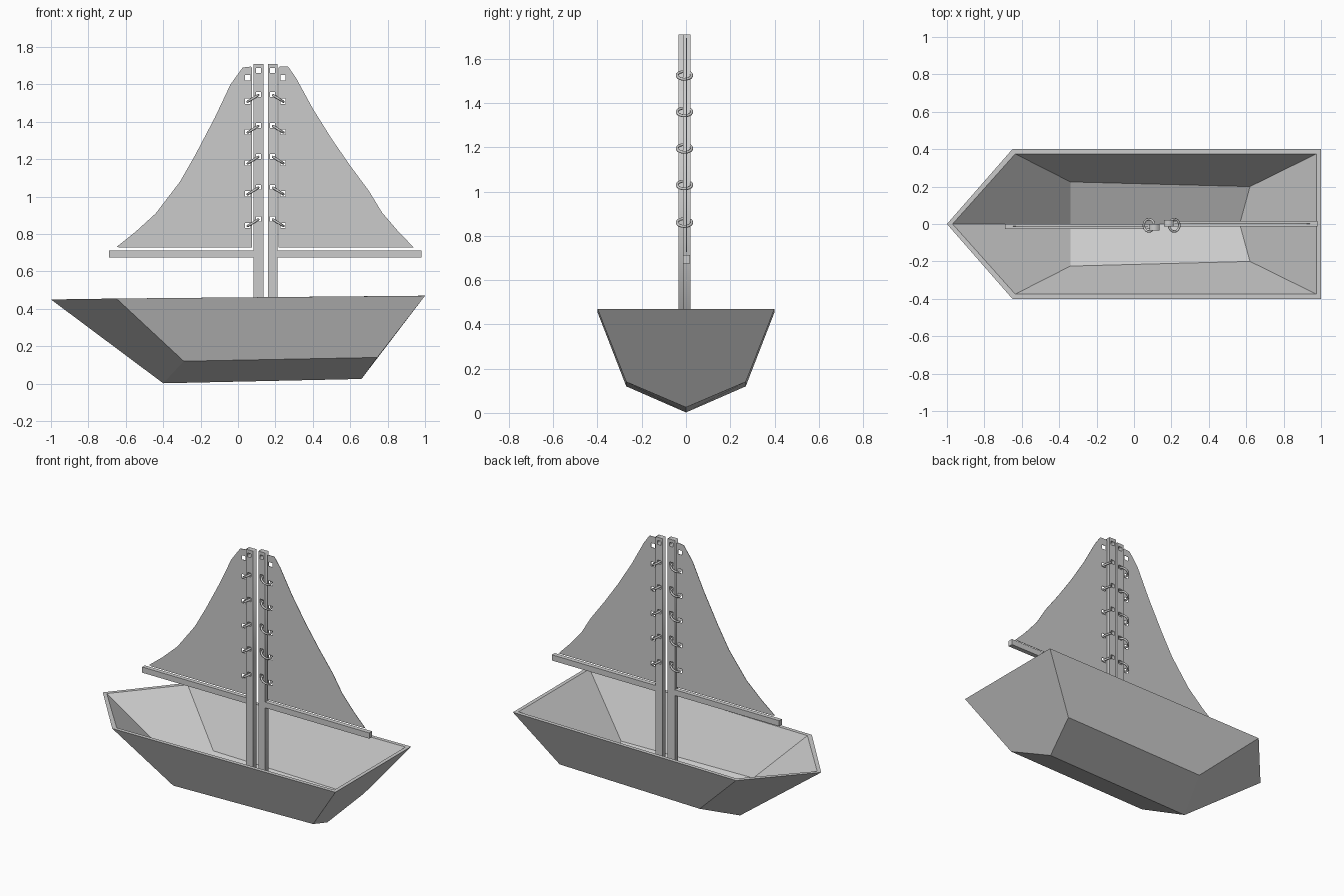
import bpy, bmesh, math
from mathutils import Matrix, Vector

if "Cube" in bpy.data.objects:
    bpy.data.objects.remove(bpy.data.objects["Cube"])


def mesh_object(name, bm):
    bmesh.ops.recalc_face_normals(bm, faces=bm.faces)
    me = bpy.data.meshes.new(name)
    bm.to_mesh(me)
    bm.free()
    ob = bpy.data.objects.new(name, me)
    bpy.context.collection.objects.link(ob)
    return ob


def square(x, z, h):
    return [(x - h, z - h), (x + h, z - h), (x + h, z + h), (x - h, z + h)]


def plate(name, outlines, y, half):
    """Flat front-facing plate: first outline is the border, the rest are holes."""
    cu = bpy.data.curves.new(name, 'CURVE')
    cu.dimensions = '2D'
    cu.fill_mode = 'BOTH'
    cu.extrude = half
    for pts in outlines:
        sp = cu.splines.new('POLY')
        sp.points.add(len(pts) - 1)
        for p, (x, z) in zip(sp.points, pts):
            p.co = (x, z, 0, 1)
        sp.use_cyclic_u = True
    ob = bpy.data.objects.new(name, cu)
    bpy.context.collection.objects.link(ob)
    ob.rotation_euler = (math.pi / 2, 0, 0)
    ob.location.y = y
    bpy.ops.object.select_all(action='DESELECT')
    ob.select_set(True)
    bpy.context.view_layer.objects.active = ob
    bpy.ops.object.convert(target='MESH')


def box(name, lo, hi):
    lo, hi = Vector(lo), Vector(hi)
    bm = bmesh.new()
    bmesh.ops.create_cube(bm, size=1, matrix=Matrix.Translation((lo + hi) / 2)
                          @ Matrix.Diagonal((*(hi - lo), 1)))
    return mesh_object(name, bm)


# Hull: outer and inner shells, each bow / shoulder / stern rim, chine and keel
def hull_shell(bm, bow, shoulder, stern, chine_f, chine_b, keel_f, keel_b):
    def pair(p):
        return [bm.verts.new((p[0], s * p[1], p[2])) for s in (1, -1)]
    b, kf, kb = (bm.verts.new(p) for p in (bow, keel_f, keel_b))
    sh, st, cf, cb = (pair(p) for p in (shoulder, stern, chine_f, chine_b))
    for i in (0, 1):
        bm.faces.new((b, sh[i], cf[i], kf))
        bm.faces.new((sh[i], st[i], cb[i], cf[i]))
        bm.faces.new((kf, cf[i], cb[i], kb))
    bm.faces.new((st[0], st[1], cb[1], kb, cb[0]))
    return [b, sh[0], st[0], st[1], sh[1]]


bm = bmesh.new()
outer = hull_shell(bm, (-1, 0, .45), (-.65, .4, .455), (1, .4, .47),
                   (-.29, .27, .12), (.745, .27, .14), (-.4, 0, .002), (.66, 0, .025))
inner = hull_shell(bm, (-.97, 0, .45), (-.635, .375, .455), (.975, .375, .47),
                   (-.34, .225, .15), (.62, .2, .15), (-.34, 0, .05), (.565, 0, .06))
for i in range(5):
    j = (i + 1) % 5
    bm.faces.new((outer[i], outer[j], inner[j], inner[i]))
mesh_object("hull", bm)

# Twin masts with lacing holes
ring_z = [1.525, 1.36, 1.195, 1.03, .86]
for side, x0, x1, y, hx in (("left", .082, .135, -.017, .109), ("right", .16, .21, .003, .185)):
    border = [(x0, .055), (x1, .055), (x1, 1.71), (x0, 1.71)]
    holes = [square(hx, z, .013) for z in [1.675] + [r + .02 for r in ring_z]]
    plate(side + "_mast", [border] + holes, y, .0175)

# Sails with curved leech and eyelets
left = [(.076, .727), (.076, 1.69), (.068, 1.695), (.025, 1.69), (-.04, 1.6), (-.125, 1.42), (-.23, 1.22),
        (-.31, 1.08), (-.45, .89), (-.55, .79), (-.648, .735), (-.63, .727)]
left[-4:-1] = [(-.44, .91), (-.55, .81), (-.648, .732)]
right = [(.216, .727), (.216, 1.69), (.222, 1.695), (.268, 1.695), (.31, 1.635), (.4, 1.47), (.5, 1.31),
         (.6, 1.165), (.7, 1.03), (.77, .915), (.86, .81), (.94, .728)]
for side, border, hx, y in (("left", left, .052, -.012), ("right", right, .241, .002)):
    holes = [square(hx, z, .014) for z in [1.635] + [r - .015 for r in ring_z]]
    plate(side + "_sail", [border] + holes, y, .0015)

# Booms
box("left_boom", (-.69, -.027, .675), (.083, .001, .713))
box("right_boom", (.209, -.013, .675), (.98, .017, .713))


# Lacing rings joining sails to masts
def ring(name, centre, tilt, major=.033, minor=.0065, n=20, m=8):
    bm = bmesh.new()
    mat = Matrix.Translation(centre) @ Matrix.Rotation(tilt, 4, 'Y')
    v = [[bm.verts.new(mat @ Vector((
        (major + minor * math.cos(2 * math.pi * j / m)) * math.cos(2 * math.pi * i / n),
        (major + minor * math.cos(2 * math.pi * j / m)) * math.sin(2 * math.pi * i / n),
        minor * math.sin(2 * math.pi * j / m)))) for j in range(m)] for i in range(n)]
    for i in range(n):
        for j in range(m):
            k, l = (i + 1) % n, (j + 1) % m
            f = bm.faces.new((v[i][j], v[k][j], v[k][l], v[i][l]))
            f.smooth = True
    mesh_object(name, bm)


for i, z in enumerate(ring_z):
    ring(f"left_ring_{i}", (.08, -.007, z), -math.radians(32))
    ring(f"right_ring_{i}", (.215, -.007, z), math.radians(32))
